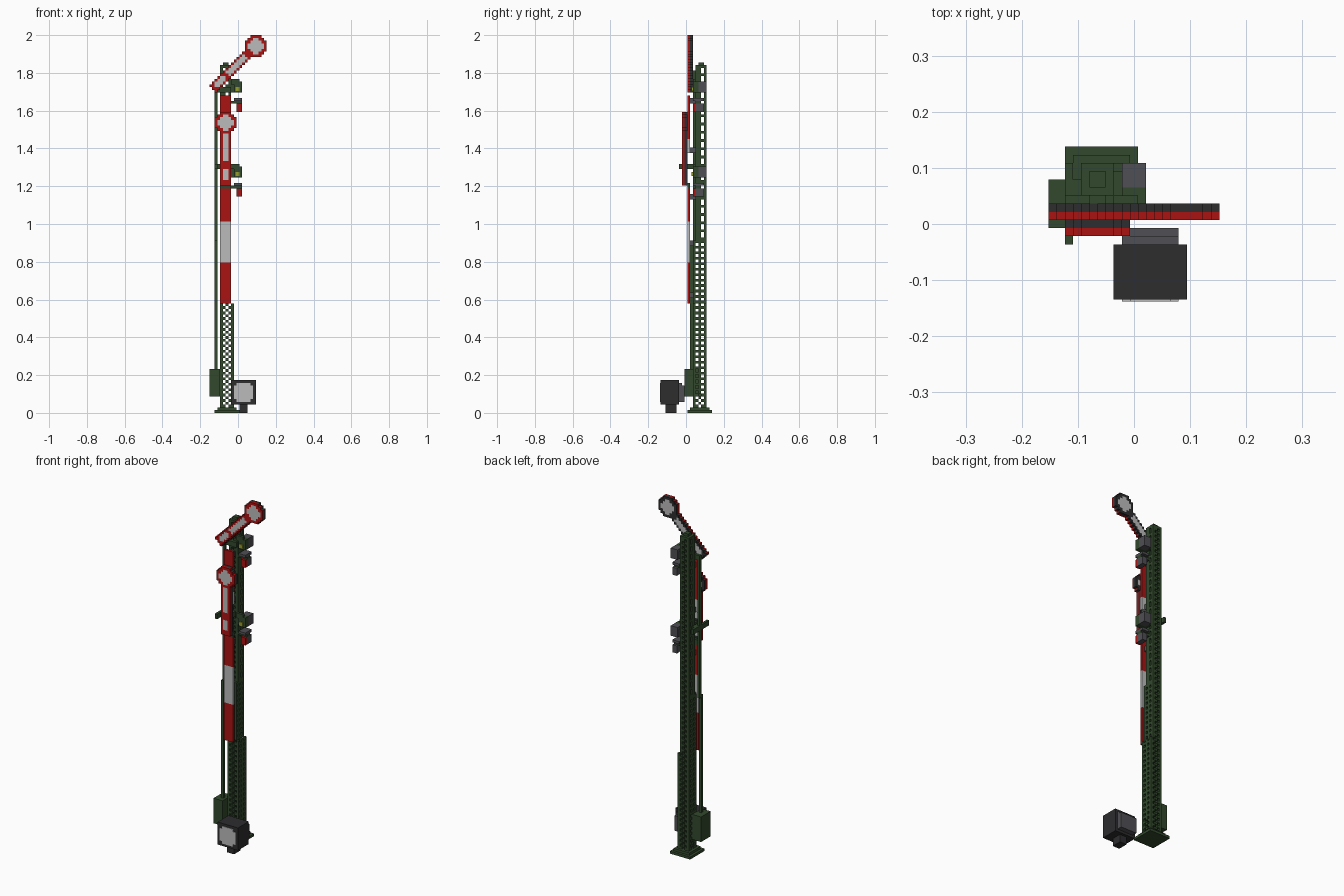
import bpy, bmesh, math

cube = bpy.data.objects.get("Cube")
if cube:
    bpy.data.objects.remove(cube, do_unlink=True)

V = 2 / 138                      # block size; parts are laid out in whole blocks
OX, OY = -10.5, -9.5             # block origin

COLOURS = {
    "green": (0.032, 0.066, 0.026),
    "red": (0.40, 0.006, 0.006),
    "white": (0.50, 0.50, 0.50),
    "dark_grey": (0.026, 0.026, 0.028),
    "mid_grey": (0.08, 0.08, 0.09),
    "yellow": (0.30, 0.34, 0.02),
}
MATS = {}
for name, c in COLOURS.items():
    m = bpy.data.materials.new(name)
    m.use_nodes = True
    m.diffuse_color = (*c, 1)
    m.node_tree.nodes["Principled BSDF"].inputs["Base Color"].default_value = (*c, 1)
    MATS[name] = m


def part(name, boxes):
    """One object from boxes (x0, x1, y0, y1, z0, z1, colour) in block units."""
    bm = bmesh.new()
    slots = []
    for x0, x1, y0, y1, z0, z1, col in boxes:
        if col not in slots:
            slots.append(col)
        v = [bm.verts.new(((x + OX) * V, (y + OY) * V, z * V))
             for z in (z0, z1) for x, y in ((x0, y0), (x1, y0), (x1, y1), (x0, y1))]
        for q in ((3, 2, 1, 0), (4, 5, 6, 7), (0, 1, 5, 4),
                  (1, 2, 6, 5), (2, 3, 7, 6), (3, 0, 4, 7)):
            bm.faces.new([v[i] for i in q]).material_index = slots.index(col)
    me = bpy.data.meshes.new(name)
    bm.to_mesh(me)
    bm.free()
    for s in slots:
        me.materials.append(MATS[s])
    ob = bpy.data.objects.new(name, me)
    bpy.context.collection.objects.link(ob)
    return ob


def raster(rule, xs, zs, y0, y1):
    """Blocks in the front plane, coloured by rule(x, z); equal runs are merged."""
    out = []
    for z in range(*zs):
        start, col = xs[0], None
        for x in range(xs[0], xs[1] + 1):
            c = rule(x + 0.5, z + 0.5) if x < xs[1] else None
            if c != col:
                if col:
                    out.append((start, x, y0, y1, z, z + 1, col))
                start, col = x, c
    return out


def lattice(name, x0, x1, y0, y1, z0, z1, front, side):
    """Four corner posts with pierced panels; front/side tell which cells are filled."""
    g = "green"
    b = [(x, x + 1, y, y + 1, z0, z1, g) for x in (x0, x1 - 1) for y in (y0, y1 - 1)]
    for z in range(z0, z1):
        b += [(x, x + 1, y, y + 1, z, z + 1, g) for x in range(x0 + 1, x1 - 1)
              for y in (y0, y1 - 1) if front(x - x0 - 1, z)]
        b += [(x, x + 1, y, y + 1, z, z + 1, g) for y in range(y0 + 1, y1 - 1)
              for x in (x0, x1 - 1) if side(y - y0 - 1, z)]
    part(name, b)


def checker(c, z):
    return (c + z) % 2 == 0


def ladder(c, z):
    return checker(c, z) or (c == 1 and z > 7)


def narrow_side(c, z):
    return c == 0 or z % 3 == 0


# Foot and lattice mast, narrowing upwards
part("base_plate", [(2, 11, 10, 19, 0, 1, "green"), (3, 10, 11, 18, 1, 2, "green")])
lattice("mast_lower", 4, 9, 12, 17, 2, 40, checker, ladder)
lattice("mast_middle", 4, 8, 12, 17, 40, 63, checker, ladder)
lattice("mast_upper", 4, 8, 13, 17, 63, 126, checker, narrow_side)
part("mast_cap", [(4, 8, 13, 17, 126, 127, "green"), (5, 7, 14, 16, 127, 128, "green")])

# Striped board in front of the mast with its brackets
part("striped_board", [(4, 8, 10, 11, a, b, c) for a, b, c in (
    (40, 55, "red"), (55, 70, "white"), (70, 82, "red"),
    (95, 100, "white"), (100, 116, "red"))])
part("board_brackets", [(5, 7, 11, 13, z, z + 2, "mid_grey") for z in (61, 78, 95, 113)]
     + [(5, 7, 11, 12, 42, 44, "mid_grey"), (4, 8, 10, 11, 82, 84, "green")])

# Drive box and pull rod
part("drive_box", [(0, 4, 9, 15, 6, 16, "green")])
part("pull_rod", [(2, 3, 11, 12, 16, 63, "green"), (2, 3, 12, 13, 62, 119, "green")])


# Signal arms: red front layer, dark back layer, white centre in both
def arm(name, cx, cz, angle, length, stripes, xs, zs, y):
    dx, dz = math.cos(angle), math.sin(angle)

    def rule(base):
        def f(x, z):
            px, pz = x - cx, z - cz
            r = math.hypot(px, pz)
            if r < 2.9:
                return "white"
            if r < 4.0 or (r < 4.5 and min(abs(px), abs(pz)) < 1):
                return base
            along, across = px * dx + pz * dz, abs(px * dz - pz * dx)
            if 0 < along < length and across < 2.05:
                white = across < 1.05 and any(a < along < b for a, b in stripes)
                return "white" if white else base
            return None
        return f
    part(name, raster(rule("red"), xs, zs, y, y + 1)
         + raster(rule("dark_grey"), xs, zs, y + 1, y + 2))


arm("upper_arm", 17, 134, math.radians(225), 22.4, ((5, 14.5), (15.8, 21)),
    (0, 21), (117, 138), 10)
arm("lower_arm", 6, 106, math.radians(270), 22.6, ((4, 14.5), (16.5, 21.5)),
    (2, 10), (83, 110), 8)

# Arm pivots and cranks
part("upper_pivot", [(5, 7, 12, 13, 121, 125, "green"), (2, 8, 12, 13, 117, 119, "green")])
part("lower_pivot", [(2, 3, 7, 17, 89, 91, "green"), (3, 4, 12, 15, 89, 91, "green"),
                     (5, 7, 10, 13, 89, 91, "green")])

# Lamps on the mast side, one pair per arm
for label, z in (("upper", 117), ("lower", 86)):
    part(label + "_lamp", [
        (8, 9, 13, 16, z, z + 3, "green"),
        (8, 11, 12, 13, z + 3, z + 5, "green"),
        (9, 12, 12, 14, z, z + 4, "green"),
        (9, 12, 14, 17, z, z + 4, "mid_grey"),
        (9.5, 11, 11.6, 12, z + 0.5, z + 2, "yellow"),
    ])
    part(label + "_marker", [
        (8, 12, 13, 15, z - 4, z - 3, "green"),
        (10, 12, 12, 13, z - 7, z - 4, "red"),
        (10, 12, 13, 16, z - 7, z - 4, "mid_grey"),
        (9, 12, 12, 16, z - 3, z - 2, "mid_grey"),
    ])

# Ground lantern with round white lens
part("ground_lantern", [
    (8, 17, 0.2, 7, 3, 12, "dark_grey"),
    (11, 14, 2, 6, 0, 3, "dark_grey"),
    (9, 16, 7, 8, 4, 11, "mid_grey"),
    (9, 16, 8, 9, 4, 10, "mid_grey"),
])


def lens(x, z):
    return "white" if math.hypot(x - 12.5, z - 7.5) < 3.7 else None


part("lantern_lens", raster(lens, (9, 16), (4, 11), 0, 0.2))
